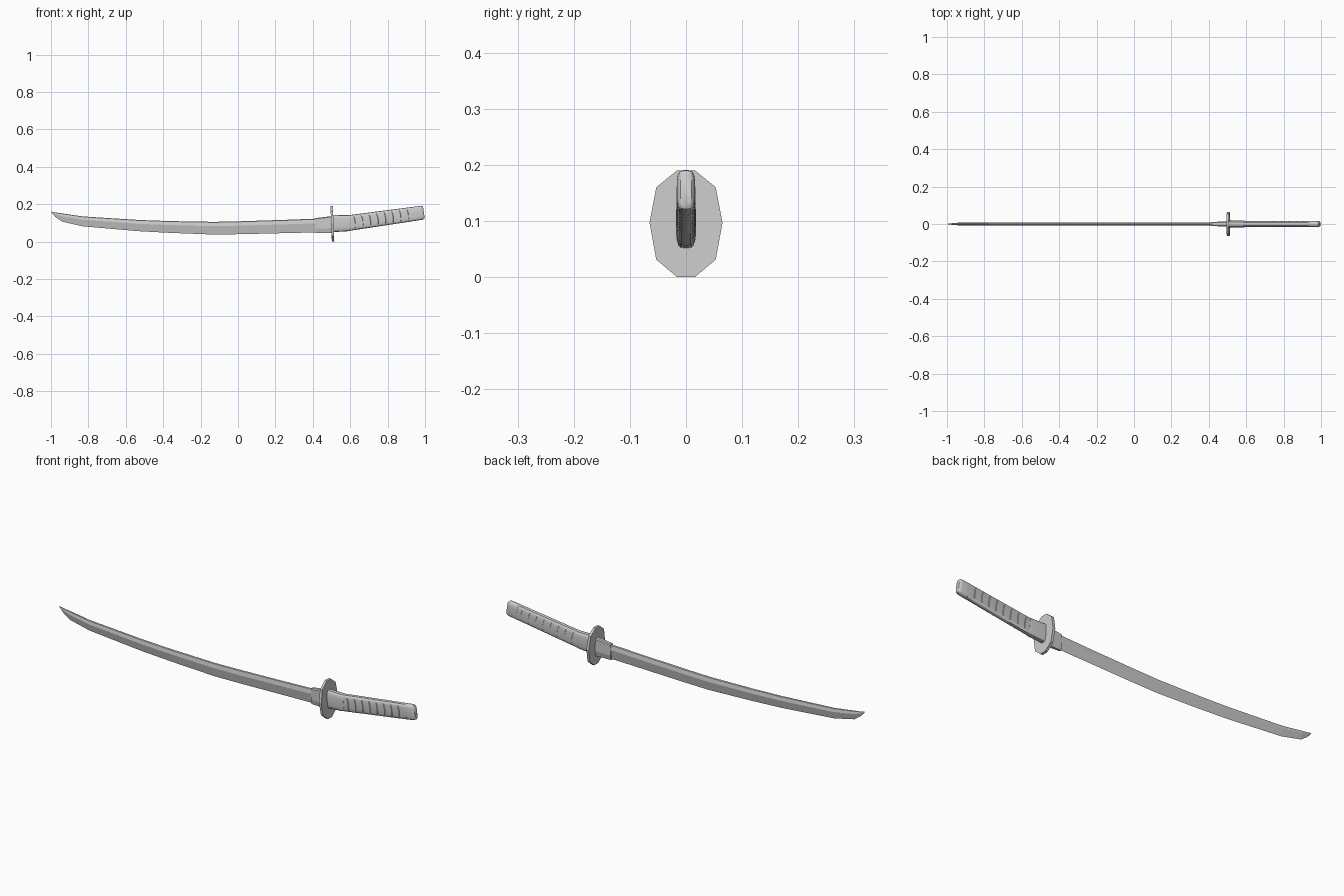
import bpy, bmesh, math
from mathutils import Vector

if "Cube" in bpy.data.objects:
    bpy.data.objects.remove(bpy.data.objects["Cube"])


def loft(name, rings, smooth=None):
    """Skin a closed tube through equal-length rings of points and cap it."""
    bm = bmesh.new()
    vs = [[bm.verts.new(p) for p in r] for r in rings]
    n = len(vs[0])
    for a, b in zip(vs, vs[1:]):
        for i in range(n):
            j = (i + 1) % n
            bm.faces.new((a[i], a[j], b[j], b[i]))
    bm.faces.new(vs[0][::-1])
    bm.faces.new(vs[-1])
    bmesh.ops.remove_doubles(bm, verts=bm.verts, dist=1e-5)
    bmesh.ops.recalc_face_normals(bm, faces=bm.faces)
    me = bpy.data.meshes.new(name)
    bm.to_mesh(me)
    bm.free()
    ob = bpy.data.objects.new(name, me)
    bpy.context.collection.objects.link(ob)
    if smooth:
        bpy.context.view_layer.objects.active = ob
        ob.select_set(True)
        bpy.ops.object.shade_smooth_by_angle(angle=math.radians(smooth))
        ob.select_set(False)
    return ob


# Blade: stations of x, cutting edge z, spine z, half thickness
stations = [(-0.998, 0.156, 0.161, 0.001), (-0.975, 0.131, 0.156, 0.004),
            (-0.94, 0.107, 0.151, 0.007), (-0.83, 0.082, 0.135, 0.008),
            (-0.53, 0.056, 0.116, 0.009), (-0.36, 0.047, 0.110, 0.009),
            (-0.13, 0.038, 0.106, 0.009), (0.01, 0.040, 0.109, 0.009),
            (0.26, 0.046, 0.117, 0.009), (0.44, 0.050, 0.124, 0.009)]
section = [(0, 0), (1, 0.66), (0.6, 0.96), (0, 1), (-0.6, 0.96), (-1, 0.66)]
loft("blade", [[(x, w * u, lo + (hi - lo) * v) for u, v in section]
               for x, lo, hi, w in stations])

# Blade collar: tapered wedge section in front of the guard
collar = [(0.5, 0), (1, 0.3), (1, 0.95), (0.6, 1), (-0.6, 1), (-1, 0.95), (-1, 0.3), (-0.5, 0)]
loft("blade_collar", [[(x, w * u, lo + (hi - lo) * v) for u, v in collar]
                      for x, lo, hi, w in [(0.415, 0.046, 0.126, 0.011),
                                           (0.503, 0.045, 0.137, 0.014)]])

# Guard: ten-sided plate, tilted slightly
half = [(0.016, 0.0), (0.053, 0.031), (0.065, 0.097), (0.053, 0.160), (0.016, 0.190)]
plate = half + [(-y, z) for y, z in reversed(half)]
loft("guard", [[(x - 0.04 * (z - 0.095), y, z) for y, z in plate]
               for x in (0.498, 0.511)])


def grip_ring(x, z, w, h, tilt=0.12, bow=0.0, n=20):
    """Rounded-rectangle ring, leaning with the grip and bowed along it."""
    ring = []
    for i in range(n):
        a = 2 * math.pi * i / n
        c, s = math.cos(a), math.sin(a)
        u = math.copysign(abs(c) ** 0.55, c)
        v = math.copysign(abs(s) ** 0.6, s)
        ring.append((x - tilt * h * v + bow * (1 - v * v), w * u, z + h * v))
    return ring


# Grip collar behind the guard
loft("grip_collar", [grip_ring(0.505, 0.097, 0.018, 0.046, 0.04),
                     grip_ring(0.585, 0.099, 0.018, 0.043, 0.08),
                     grip_ring(0.600, 0.101, 0.0165, 0.041, 0.1)], 35)

# Grip: overlapping wraps make a small step at each turn
x0, x1, turns = 0.58, 0.945, 9
step = (x1 - x0) / turns


def axis_z(x):
    return 0.098 + (x - 0.58) * 0.14


rings = []
for k in range(turns):
    for x, w in ((x0 + k * step, 0.0150), (x0 + (k + 1) * step - 0.002, 0.0168)):
        h = 0.0415 - 0.011 * (x - x0)
        rings.append(grip_ring(x, axis_z(x), w, h, 0.14, 0.008))
loft("grip_wrap", rings, 35)

# Pommel cap: plain end with a rounded edge
loft("pommel", [grip_ring(x, axis_z(x), w, h, 0.14)
                for x, w, h in [(0.935, 0.0165, 0.0375), (0.980, 0.0165, 0.0370),
                                (0.990, 0.0145, 0.0345), (0.994, 0.0100, 0.0290)]], 40)
